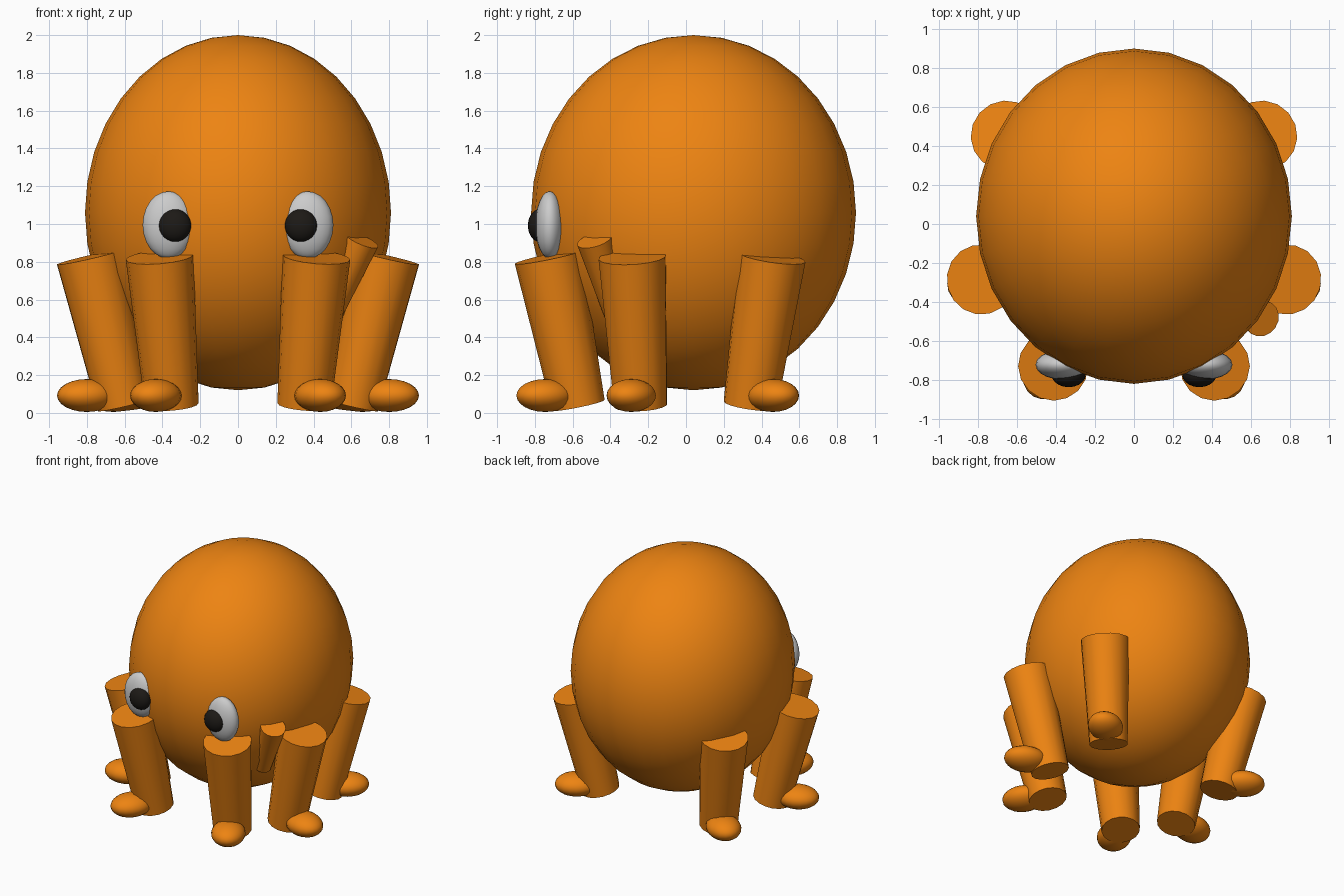
import bpy, math
from mathutils import Vector

if "Cube" in bpy.data.objects:
    bpy.data.objects.remove(bpy.data.objects["Cube"])


def material(name, rgb):
    m = bpy.data.materials.new(name)
    m.diffuse_color = (*rgb, 1)
    m.use_nodes = True
    m.node_tree.nodes["Principled BSDF"].inputs["Base Color"].default_value = m.diffuse_color
    return m


ORANGE = material("orange", (0.85, 0.23, 0.006))
WHITE = material("eye_white", (0.6, 0.6, 0.6))
BLACK = material("pupil_black", (0.012, 0.01, 0.008))


def finish(name, mat):
    ob = bpy.context.object
    ob.name = name
    ob.data.materials.append(mat)
    bpy.ops.object.shade_smooth_by_angle(angle=math.radians(40))
    return ob


def ellipsoid(name, centre, radii, mat, turn=0.0, seg=20, rings=12):
    bpy.ops.mesh.primitive_uv_sphere_add(segments=seg, ring_count=rings, location=centre,
                                         rotation=(0, 0, turn))
    bpy.context.object.scale = radii
    return finish(name, mat)


def tube(name, bottom, top, r_bottom, r_top, mat, sides=16):
    a, b = Vector(bottom), Vector(top)
    axis = b - a
    bpy.ops.mesh.primitive_cone_add(vertices=sides, radius1=r_bottom, radius2=r_top,
                                    depth=axis.length, location=(a + b) / 2,
                                    rotation=axis.to_track_quat('Z', 'Y').to_euler())
    return finish(name, mat)


# Head / body
ellipsoid("body", (0, 0.04, 1.06), (0.81, 0.86, 0.94), ORANGE, seg=28, rings=18)

# Legs: (name, top xy, bottom xy, foot xy), mirrored left and right
LEGS = [
    ("front", (0.415, -0.73), (0.35, -0.57), (0.435, -0.745)),
    ("middle", (0.785, -0.285), (0.605, -0.24), (0.80, -0.29)),
    ("back", (0.66, 0.455), (0.53, 0.34), (0.66, 0.46)),
]
for side, s in (("right", 1), ("left", -1)):
    for name, t, b, f in LEGS:
        tube(f"{name}_leg_{side}", (s * b[0], b[1], 0.04), (s * t[0], t[1], 0.825),
             0.142, 0.18, ORANGE)
        # Foot tip, long axis pointing outwards
        ellipsoid(f"{name}_foot_{side}", (s * f[0], f[1], 0.092), (0.162, 0.127, 0.087),
                  ORANGE, turn=math.atan2(f[1], s * f[0]))
    # Eyes
    ellipsoid(f"eye_{side}", (s * 0.368, -0.722, 0.995), (0.137, 0.076, 0.178), WHITE)
    ellipsoid(f"pupil_{side}", (s * 0.335, -0.775, 0.992), (0.087, 0.062, 0.087), BLACK)

# Siphon on the right side only
tube("siphon", (0.48, -0.365, 0.50), (0.655, -0.485, 0.915), 0.06, 0.095, ORANGE)
